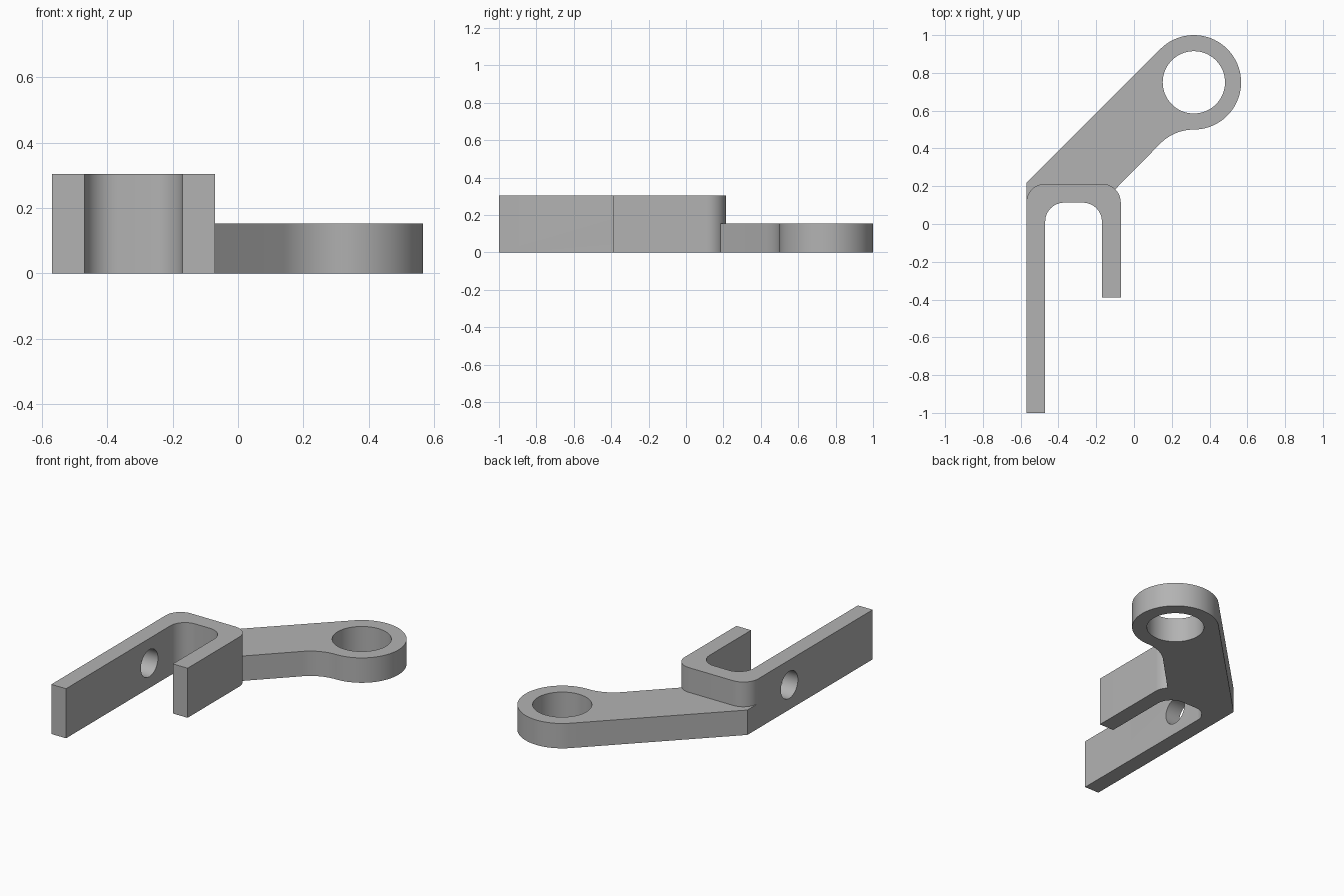
import bpy, bmesh
from math import radians, sin, cos, pi

cube = bpy.data.objects.get("Cube")
if cube:
    bpy.data.objects.remove(cube, do_unlink=True)

grey = bpy.data.materials.new("plain grey")
grey.use_nodes = True
color = (0.45, 0.45, 0.45, 1)
grey.diffuse_color = color
grey.node_tree.nodes["Principled BSDF"].inputs["Base Color"].default_value = color

X0, X1 = -0.57, -0.07      # outer sides of the clip
WALL, ROUND = 0.1, 0.1     # wall thickness and corner radius
BACK = 0.213
CLIP_H, ARM_H = 0.305, 0.153
RING = (0.317, 0.75)
RING_R, HOLE_R = 0.25, 0.165


def arc(center, r, start, end, steps=12):
    """Points along an arc, angles in degrees."""
    angles = [radians(start + (end - start) * i / steps) for i in range(steps + 1)]
    return [(center[0] + r * cos(a), center[1] + r * sin(a)) for a in angles]


def extrude(name, outline, height):
    """Solid of the given height from a closed outline."""
    bm = bmesh.new()
    face = bm.faces.new([bm.verts.new((x, y, 0)) for x, y in outline])
    top = bmesh.ops.extrude_face_region(bm, geom=[face])["geom"]
    bmesh.ops.translate(bm, vec=(0, 0, height),
                        verts=[v for v in top if isinstance(v, bmesh.types.BMVert)])
    bmesh.ops.recalc_face_normals(bm, faces=bm.faces)
    mesh = bpy.data.meshes.new(name)
    bm.to_mesh(mesh)
    bm.free()
    mesh.materials.append(grey)
    obj = bpy.data.objects.new(name, mesh)
    bpy.context.collection.objects.link(obj)
    return obj


def drill(obj, location, radius, rotation=(0, 0, 0)):
    """Cut a round hole, then smooth the curved walls."""
    bpy.ops.mesh.primitive_cylinder_add(vertices=64, radius=radius, depth=0.5,
                                        location=location, rotation=rotation)
    cutter = bpy.context.object
    cutter.hide_render = True
    cutter.data.materials.append(grey)
    mod = obj.modifiers.new("hole", "BOOLEAN")
    mod.operation, mod.solver, mod.object = "DIFFERENCE", "EXACT", cutter
    bpy.ops.object.select_all(action="DESELECT")
    bpy.context.view_layer.objects.active = obj
    obj.select_set(True)
    bpy.ops.object.modifier_apply(modifier=mod.name)
    bpy.data.objects.remove(cutter, do_unlink=True)
    bpy.ops.object.shade_smooth_by_angle(angle=radians(30))


# U-shaped clip: one long leg, one short leg, rounded inside and out
left_c = (X0 + ROUND, BACK - ROUND)
right_c = (X1 - ROUND, BACK - ROUND)
in0, in1, in_back = X0 + WALL, X1 - WALL, BACK - WALL
clip = extrude("clip", [(X0, -1)] + arc(left_c, ROUND, 180, 90) + arc(right_c, ROUND, 90, 0)
               + [(X1, -0.39), (in1, -0.39)]
               + arc((in1 - ROUND, in_back - ROUND), ROUND, 0, 90)
               + arc((in0 + ROUND, in_back - ROUND), ROUND, 90, 180)
               + [(in0, -1)], CLIP_H)
drill(clip, (X0, -0.19, CLIP_H / 2), 0.083, (0, pi / 2, 0))

# Slanted arm ending in a ring, fitted against the back of the clip
fillet_c = (RING[0], RING[1] - 2 * RING_R)
arm = extrude("ring_arm", arc(RING, RING_R, 135, -90, 48)
              + arc(fillet_c, RING_R, 90, 135)[1:]
              + arc(right_c, ROUND, 45, 90, 6)
              + arc(left_c, ROUND, 90, 180)
              + [(X0, 0.217)], ARM_H)
drill(arm, (*RING, ARM_H / 2), HOLE_R)
